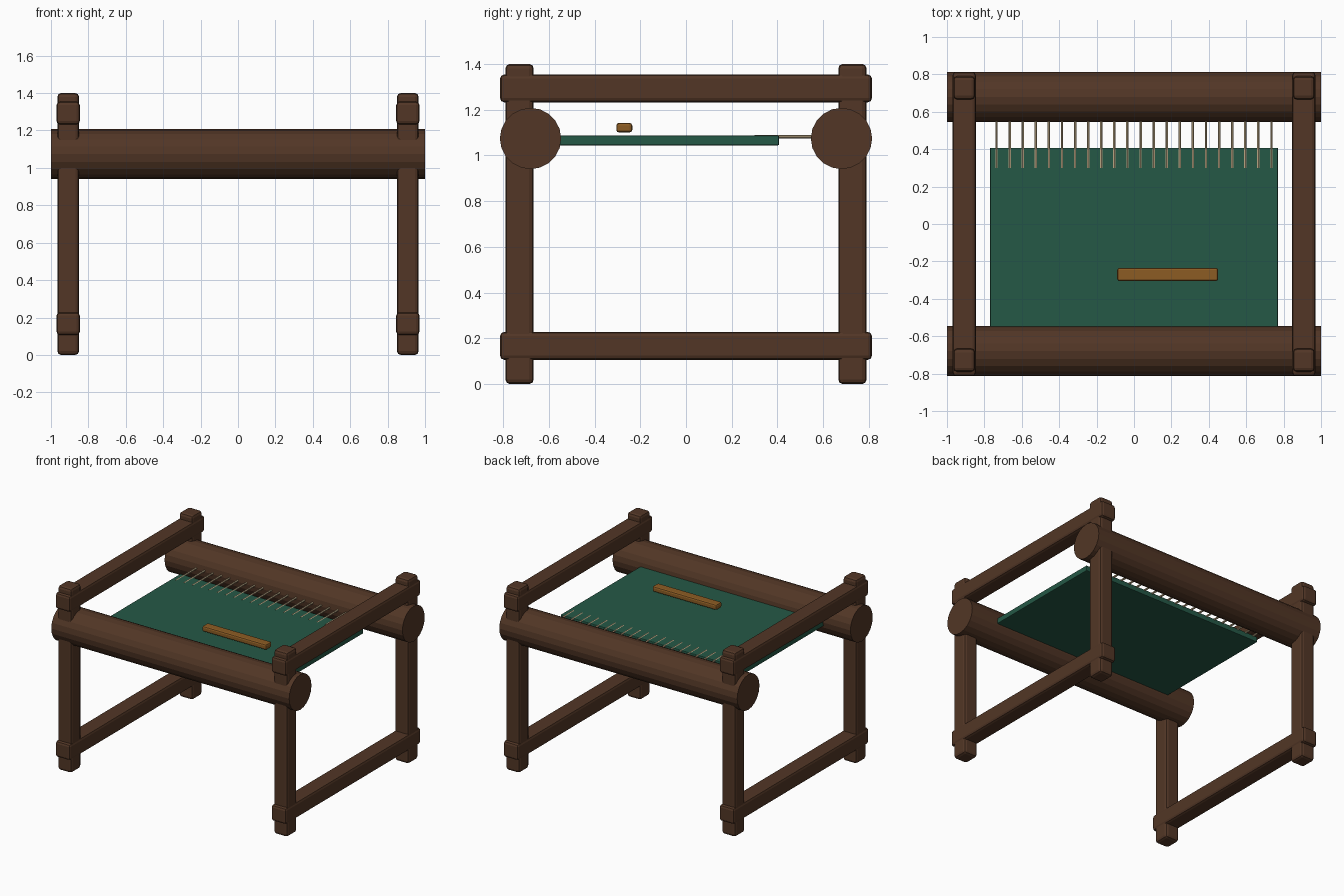
import bpy, math

if "Cube" in bpy.data.objects:
    bpy.data.objects.remove(bpy.data.objects["Cube"])


def material(name, rgb):
    m = bpy.data.materials.new(name)
    m.diffuse_color = (*rgb, 1)
    m.use_nodes = True
    m.node_tree.nodes["Principled BSDF"].inputs["Base Color"].default_value = m.diffuse_color
    return m


WOOD = material("dark wood", (0.084, 0.037, 0.019))
CLOTH = material("green cloth", (0.018, 0.098, 0.061))
SHUTTLE = material("honey wood", (0.262, 0.107, 0.017))
THREAD = material("natural thread", (0.515, 0.402, 0.242))


def box(name, lo, hi, mat, bevel, segments=2):
    centre = [(a + b) / 2 for a, b in zip(lo, hi)]
    size = [b - a for a, b in zip(lo, hi)]
    bpy.ops.mesh.primitive_cube_add(size=1, location=centre)
    ob = bpy.context.object
    ob.name = name
    ob.scale = size
    bpy.ops.object.transform_apply(location=False, rotation=False, scale=True)
    ob.data.materials.append(mat)
    mod = ob.modifiers.new("rounded edges", 'BEVEL')
    mod.width = bevel
    mod.segments = segments
    return ob


def rod(name, centre, radius, length, rotation, sides, mat):
    bpy.ops.mesh.primitive_cylinder_add(vertices=sides, radius=radius, depth=length,
                                        location=centre, rotation=rotation)
    ob = bpy.context.object
    ob.name = name
    ob.data.materials.append(mat)
    return ob


# Side frames: two posts joined by a low and a high rail
for side, sx in (("left", -1), ("right", 1)):
    x = sx * 0.908
    for end, sy in (("front", -1), ("back", 1)):
        y = sy * 0.728
        box(f"{end}_{side}_post", (x - 0.058, y - 0.062, 0), (x + 0.058, y + 0.062, 1.4), WOOD, 0.02)
    for level, z in (("lower", 0.167), ("upper", 1.293)):
        box(f"{level}_{side}_rail", (x - 0.062, -0.813, z - 0.061), (x + 0.062, 0.813, z + 0.061), WOOD, 0.018)

# Round cloth beam and warp beam
for name, y in (("front_cloth_beam", -0.68), ("back_warp_beam", 0.68)):
    rod(name, (0, y, 1.074), 0.134, 2.0, (0, math.pi / 2, 0), 20, WOOD)

# Woven cloth
box("woven_cloth", (-0.77, -0.6, 1.044), (0.77, 0.407, 1.086), CLOTH, 0.005)

# Warp threads running from the cloth to the back beam
for i in range(22):
    rod(f"warp_thread_{i + 1}", (-0.735 + 0.07 * i, 0.45, 1.082), 0.0075, 0.3,
        (math.pi / 2, 0, 0), 6, THREAD)

# Shuttle above the cloth
box("shuttle", (-0.09, -0.305, 1.1), (0.45, -0.235, 1.142), SHUTTLE, 0.012)
